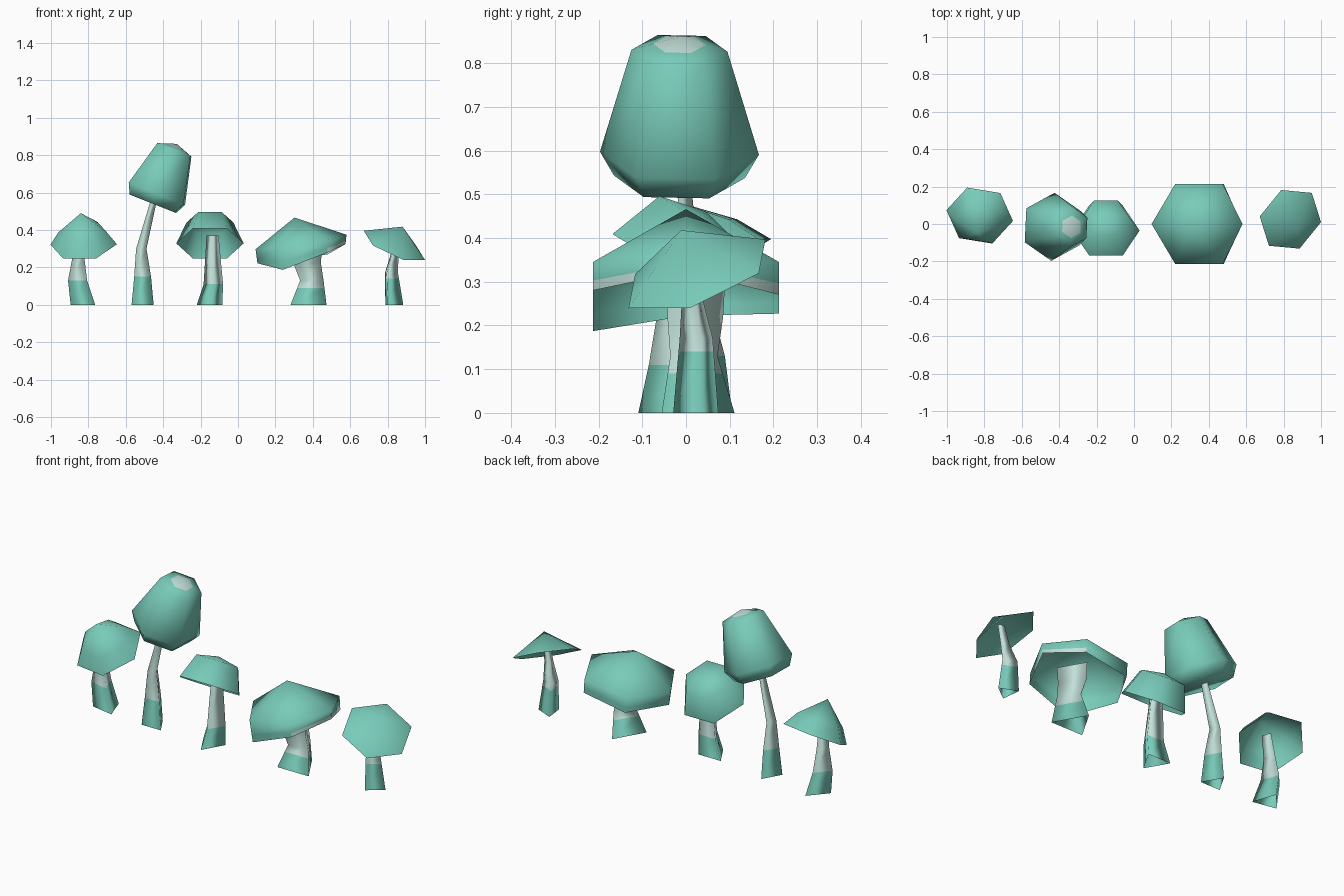
import bpy, bmesh, math
from mathutils import Vector

if "Cube" in bpy.data.objects:
    bpy.data.objects.remove(bpy.data.objects["Cube"])


def material(name, rgb):
    m = bpy.data.materials.new(name)
    m.diffuse_color = (*rgb, 1)
    m.use_nodes = True
    m.node_tree.nodes["Principled BSDF"].inputs["Base Color"].default_value = m.diffuse_color
    return m


TEAL = material("teal", (0.19, 0.60, 0.49))
PALE = material("pale mint", (0.54, 0.75, 0.69))


def skin(name, rings, tip=None, close_bottom=False, pale=lambda i, c: False, angle=75):
    """Skin stacked rings of points; pale(band, face centre) picks the colour."""
    bm = bmesh.new()
    vr = [[bm.verts.new(p) for p in r] for r in rings]
    n = len(vr[0])

    def face(vs, i):
        f = bm.faces.new(vs)
        f.material_index = int(pale(i, f.calc_center_median()))
        f.smooth = True

    for i in range(len(vr) - 1):
        a, b = vr[i], vr[i + 1]
        for k in range(n):
            j = (k + 1) % n
            face((a[k], a[j], b[j], b[k]), i)
    if tip is not None:
        t = bm.verts.new(tip)
        for k in range(n):
            face((vr[-1][k], vr[-1][(k + 1) % n], t), len(vr) - 1)
    if close_bottom:
        face(vr[0][::-1], 0)
    me = bpy.data.meshes.new(name)
    bm.to_mesh(me)
    bm.free()
    me.materials.append(TEAL)
    me.materials.append(PALE)
    ob = bpy.data.objects.new(name, me)
    bpy.context.collection.objects.link(ob)
    bpy.ops.object.select_all(action='DESELECT')
    bpy.context.view_layer.objects.active = ob
    ob.select_set(True)
    bpy.ops.object.shade_smooth_by_angle(angle=math.radians(angle))


def cap(name, center, normal, profile, tip_h, phase=0, **kw):
    """Six-sided cap turned about a tilted axis; profile is (radius, height)."""
    c, n = Vector(center), Vector(normal).normalized()
    u = (Vector((1, 0, 0)) - n * n.x).normalized()
    v = n.cross(u)
    ang = [math.radians(phase + 60 * k) for k in range(6)]
    rings = [[c + n * h + (u * math.cos(a) + v * math.sin(a)) * r for a in ang]
             for r, h in profile]
    skin(name, rings, c + n * tip_h, **kw)


def stem(name, path, split, phase):
    """Bent open three-sided stem; path is (x, y, z, radius); teal below split."""
    pts = []
    for p, q in zip(path, path[1:]):
        pts.append(p)
        if p[2] < split < q[2]:
            t = (split - p[2]) / (q[2] - p[2])
            pts.append(tuple(s + (e - s) * t for s, e in zip(p, q)))
    pts.append(path[-1])
    ang = [math.radians(phase + 120 * k) for k in range(3)]
    rings = [[(x + r * math.cos(a), y + r * math.sin(a), z) for a in ang]
             for x, y, z, r in pts]
    skin(name, rings, pale=lambda i, c: pts[i][2] >= split - 1e-6, angle=130)


# Far left mushroom, tipped forward
cap("far_left_cap", (-0.825, 0.045, 0.323), (-0.08, -0.473, 0.877),
    [(0.18, 0), (0.13, 0.075)], 0.19, phase=-8)
stem("far_left_stem", [(-0.822, 0.03, 0, 0.077), (-0.852, 0.03, 0.13, 0.06),
                       (-0.85, 0.02, 0.25, 0.038), (-0.845, 0.0, 0.39, 0.03)], 0.13, 79)

# Tall mushroom with a closed egg-shaped cap and pale crown
cap("tall_cap", (-0.455, -0.015, 0.54), (0.37, 0, 0.93),
    [(0.15, 0), (0.182, 0.058), (0.11, 0.31), (0.06, 0.326)], 0.345, phase=27,
    close_bottom=True, pale=lambda i, c: i == 3)
stem("tall_stem", [(-0.51, 0, 0, 0.068), (-0.51, 0, 0.15, 0.052),
                   (-0.517, 0, 0.30, 0.032), (-0.45, -0.01, 0.56, 0.019)], 0.15, 90)

# Middle mushroom, tipped backward
cap("middle_cap", (-0.15, -0.035, 0.328), (0, 0.52, 0.855),
    [(0.18, 0), (0.126, 0.13)], 0.155)
stem("middle_stem", [(-0.152, -0.03, 0, 0.079), (-0.132, -0.025, 0.11, 0.06),
                     (-0.136, -0.005, 0.37, 0.037)], 0.11, -90)

# Wide mushroom: wavy rim ring, upper ring, single peak, pale lip on the right
rim = [(0.575, 0, 0.325), (0.48, 0.213, 0.27), (0.225, 0.213, 0.227),
       (0.104, 0, 0.222), (0.24, -0.213, 0.187), (0.48, -0.213, 0.28)]
shoulder = [(0.58, 0, 0.375), (0.475, 0.213, 0.345), (0.22, 0.213, 0.305),
            (0.094, 0, 0.297), (0.22, -0.213, 0.305), (0.475, -0.213, 0.345)]
lip = [Vector(a).lerp(Vector(b), 0.35) for a, b in zip(rim, shoulder)]
skin("wide_cap", [rim, lip, shoulder], (0.302, 0, 0.466),
     pale=lambda i, c: i == 0 and c.x > 0.5)
stem("wide_stem", [(0.377, 0, 0, 0.111), (0.395, 0, 0.13, 0.072),
                   (0.37, 0, 0.22, 0.085), (0.37, 0, 0.31, 0.09)], 0.09, 90)

# Far right mushroom: simple cone tipped to the right
cap("far_right_cap", (0.836, 0.025, 0.318), (0.383, -0.316, 0.868),
    [(0.182, 0)], 0.115, phase=-13)
stem("far_right_stem", [(0.824, 0.026, 0, 0.06), (0.812, 0.026, 0.17, 0.044),
                        (0.832, 0.015, 0.27, 0.026), (0.85, 0.01, 0.37, 0.02)], 0.14, 7)
